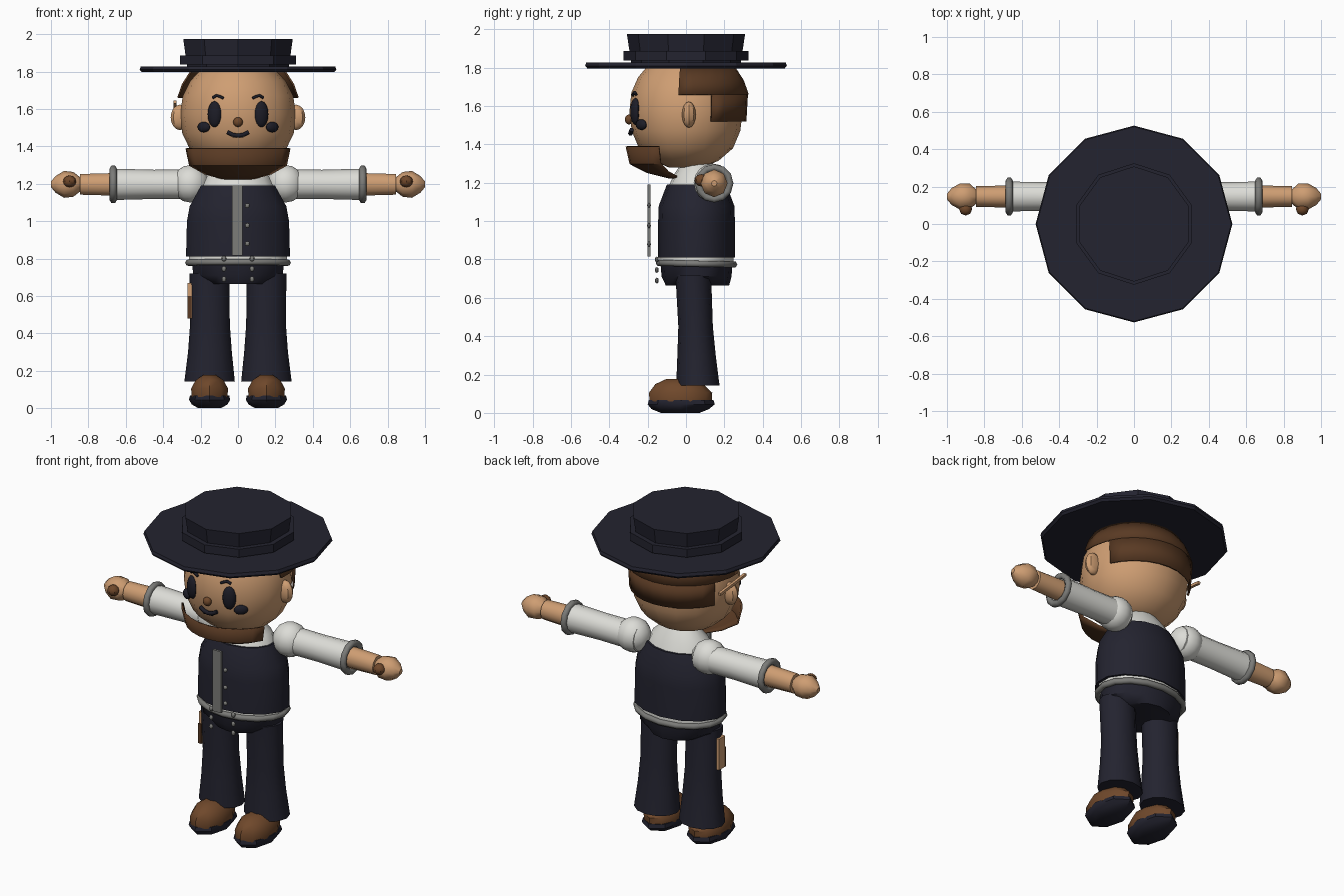
import bpy, bmesh, math
from mathutils import Matrix, Vector

cube = bpy.data.objects.get("Cube")
if cube:
    bpy.data.objects.remove(cube, do_unlink=True)


def material(name, r, g, b):
    m = bpy.data.materials.new(name)
    m.use_nodes = True
    m.diffuse_color = (r, g, b, 1)
    bsdf = next(n for n in m.node_tree.nodes if n.type == 'BSDF_PRINCIPLED')
    bsdf.inputs["Base Color"].default_value = (r, g, b, 1)
    bsdf.inputs["Roughness"].default_value = 0.8
    return m


NAVY = material("navy cloth", 0.017, 0.017, 0.029)
SKIN = material("skin", 0.62, 0.34, 0.17)
HAIR = material("dark brown hair", 0.10, 0.042, 0.017)
LEATHER = material("brown leather", 0.16, 0.065, 0.024)
WHITE = material("white shirt", 0.72, 0.72, 0.68)
GREY = material("grey trim", 0.20, 0.20, 0.19)
INK = material("face ink", 0.012, 0.012, 0.02)


def finish(name, bm, mat, smooth=True):
    bmesh.ops.recalc_face_normals(bm, faces=bm.faces)
    me = bpy.data.meshes.new(name)
    bm.to_mesh(me)
    bm.free()
    me.materials.append(mat)
    ob = bpy.data.objects.new(name, me)
    bpy.context.collection.objects.link(ob)
    if smooth:
        bpy.ops.object.select_all(action='DESELECT')
        ob.select_set(True)
        bpy.context.view_layer.objects.active = ob
        bpy.ops.object.shade_smooth_by_angle(angle=math.radians(40))
    return ob


def loft(name, rings, mat, n=14, place=Matrix(), smooth=True):
    """Closed stack of ellipses: (z, rx, ry) plus optional (cx, cy)."""
    bm = bmesh.new()
    rows = []
    for z, rx, ry, *c in rings:
        cx, cy = c or (0, 0)
        angles = [2 * math.pi * i / n - math.pi / 2 for i in range(n)]
        rows.append([bm.verts.new(place @ Vector((cx + rx * math.cos(a), cy + ry * math.sin(a), z)))
                     for a in angles])
    for lo, hi in zip(rows, rows[1:]):
        for i in range(n):
            j = (i + 1) % n
            bm.faces.new((lo[i], lo[j], hi[j], hi[i]))
    bm.faces.new(rows[0][::-1])
    bm.faces.new(rows[-1])
    return finish(name, bm, mat, smooth)


def wedge(name, rows, mid, half, mat, n=10):
    """Thin curved shell around the head: rows of (z, radius), angles in degrees."""
    bm = bmesh.new()
    grid = []
    for z, r in rows:
        angles = [math.radians(mid - half + 2 * half * i / n) for i in range(n + 1)]
        grid.append([bm.verts.new((r * math.cos(a), r * math.sin(a), z)) for a in angles])
    for lo, hi in zip(grid, grid[1:]):
        for i in range(n):
            bm.faces.new((lo[i], lo[i + 1], hi[i + 1], hi[i]))
    ob = finish(name, bm, mat)
    mod = ob.modifiers.new("thickness", 'SOLIDIFY')
    mod.thickness = 0.01
    mod.offset = 0
    return ob


def ball(name, loc, radii, mat, u=12, v=8, turn=Matrix()):
    bm = bmesh.new()
    bmesh.ops.create_uvsphere(bm, u_segments=u, v_segments=v, radius=1,
                              matrix=Matrix.Translation(loc) @ turn @ Matrix.Diagonal((*radii, 1)))
    return finish(name, bm, mat)


def box(name, loc, size, mat, turn=Matrix()):
    bm = bmesh.new()
    bmesh.ops.create_cube(bm, size=1, matrix=Matrix.Translation(loc) @ turn @ Matrix.Diagonal((*size, 1)))
    return finish(name, bm, mat, False)


def tube(name, points, radius, mat, closed=False):
    cu = bpy.data.curves.new(name, 'CURVE')
    cu.dimensions = '3D'
    cu.bevel_depth = radius
    cu.bevel_resolution = 1
    cu.use_fill_caps = True
    sp = cu.splines.new('POLY')
    sp.points.add(len(points) - 1)
    for p, co in zip(sp.points, points):
        p.co = (*co, 1)
    sp.use_cyclic_u = closed
    cu.materials.append(mat)
    ob = bpy.data.objects.new(name, cu)
    bpy.context.collection.objects.link(ob)
    return ob


def oval(rx, ry, n=16):
    return [(rx * math.cos(2 * math.pi * i / n), ry * math.sin(2 * math.pi * i / n)) for i in range(n)]


# Hat
loft("hat_brim", [(1.797, .515, .515), (1.81, .526, .526), (1.828, .52, .52)], NAVY, 12, smooth=False)
loft("hat_crown", [(1.82, .285, .285), (1.975, .308, .308)], NAVY, 10, smooth=False)
loft("hat_band", [(1.837, .325, .325), (1.887, .325, .325)], NAVY, 10, smooth=False)

# Head, hair and beard
loft("head", [(1.28, .09, .09), (1.315, .18, .17), (1.38, .255, .245), (1.47, .298, .283), (1.57, .31, .295),
              (1.67, .295, .285), (1.75, .255, .25), (1.81, .2, .2)], SKIN, 16)
wedge("hair_top", [(1.66, .322), (1.73, .298), (1.805, .25)], 90, 97, HAIR, 14)
wedge("hair_back", [(1.52, .31), (1.66, .318)], 90, 65, HAIR)
wedge("beard", [(1.39, .31), (1.3, .29), (1.255, .2), (1.228, .09), (1.235, .02)], -90, 63, HAIR)

# Face
ball("nose", (0, -.297, 1.53), (.026, .022, .026), LEATHER)
tube("mouth", [(x, -.29 + x * x * 2, 1.457 + 6 * x * x) for x in (-.056, -.03, 0, .03, .056)], .012, INK)
tube("lower_lip", [(-.03, -.287, 1.455), (.03, -.287, 1.455)], .01, INK)

# Torso
Y = .055
loft("vest", [(.81, .285, .2, 0, Y), (1.0, .28, .2, 0, Y), (1.08, .265, .197, 0, Y), (1.19, .203, .155, 0, Y)], NAVY)
loft("shirt_collar", [(1.17, .2, .15, 0, Y), (1.24, .17, .12, 0, Y), (1.3, .1, .08, 0, Y)], WHITE)
loft("shirt_hem", [(.77, .268, .192, 0, Y), (.812, .268, .192, 0, Y)], WHITE)
tube("belt", [(x, y + Y, .778 - y * .02) for x, y in oval(.265, .195)], .018, GREY, True)
loft("hips", [(.664, .17, .165, 0, .06), (.71, .245, .182, 0, Y), (.8, .255, .19, 0, Y)], NAVY)
box("vest_placket", (-.003, -.193, 1.003), (.056, .014, .375), GREY)
for i, z in enumerate((.88, .977, 1.083)):
    ball(f"vest_button_{i}", (.05, -.193, z), (.013, .01, .013), GREY, 8, 6)

# Pencil behind the ear and notebook on the hip
box("pencil", (-.338, .035, 1.625), (.016, .25, .016), SKIN, Matrix.Rotation(math.radians(-6), 4, 'X'))
box("notebook", (-.258, .035, .575), (.022, .06, .19), SKIN)
box("notebook_cover", (-.259, .001, .54), (.022, .008, .12), HAIR)

# Mirrored parts
for side, s in (("left", 1), ("right", -1)):
    # Face features
    ball(f"ear_{side}", (s * .31, .015, 1.555), (.05, .036, .068), SKIN, 8, 8)
    tilt = Matrix.Rotation(s * math.radians(22), 4, 'Z')
    ball(f"eye_{side}", (s * .126, -.264, 1.572), (.039, .024, .07), INK, turn=tilt)
    ball(f"cheek_{side}", (s * .183, -.233, 1.503), (.04, .02, .028), INK,
         turn=Matrix.Rotation(s * math.radians(38), 4, 'Z'))
    tube(f"eyebrow_{side}", [(s * .078, -.277, 1.657), (s * .1, -.273, 1.668), (s * .115, -.268, 1.672),
                             (s * .135, -.26, 1.66)], .008, INK)

    # Arm, laid along x
    arm = Matrix.Translation((0, .147, 1.197)) @ Matrix.Rotation(s * math.pi / 2, 4, 'Y')
    ball(f"shoulder_{side}", (s * .255, .14, 1.2), (.1, .1, .1), WHITE)
    loft(f"sleeve_{side}", [(.2, .08, .08), (.45, .078, .076), (.67, .084, .08)], WHITE, 12, arm)
    tube(f"cuff_{side}", [(s * .667, .147 + a, 1.197 + b) for a, b in oval(.083, .083, 12)], .02, GREY, True)
    loft(f"forearm_{side}", [(.64, .064, .06), (.845, .058, .055)], SKIN, 10, arm)
    loft(f"hand_{side}", [(.84, .035, .035), (.88, .066, .07), (.93, .072, .07), (.975, .045, .045),
                          (1.0, .015, .015)], SKIN, 8, arm)
    ball(f"thumb_{side}", (s * .9, .08, 1.213), (.035, .035, .032), LEATHER, 8, 6)

    # Trouser leg, flared at the foot
    loft(f"trouser_leg_{side}", [(.142, .135, .113, s * .152, .062), (.3, .117, .1, s * .15, .055),
                                 (.45, .106, .09, s * .15, .05), (.72, .107, .093, s * .152, .038)], NAVY, 12)
    # Shoe
    x = s * .152
    loft(f"shoe_sole_{side}", [(0, .06, .1, x, -.03), (.02, .095, .15, x, -.03), (.045, .11, .175, x, -.025),
                               (.068, .105, .168, x, -.025)], NAVY, 8)
    loft(f"shoe_upper_{side}", [(.06, .1, .162, x, -.028), (.105, .104, .165, x, -.028),
                                (.15, .078, .125, x, -.035), (.178, .035, .06, x, -.04)], LEATHER, 10)
    # Trouser-front buttons
    for i, z in enumerate((.69, .745, .8)):
        ball(f"trouser_button_{side}_{i}", (s * .075, -.152, z), (.013, .01, .015), GREY, 8, 6)
